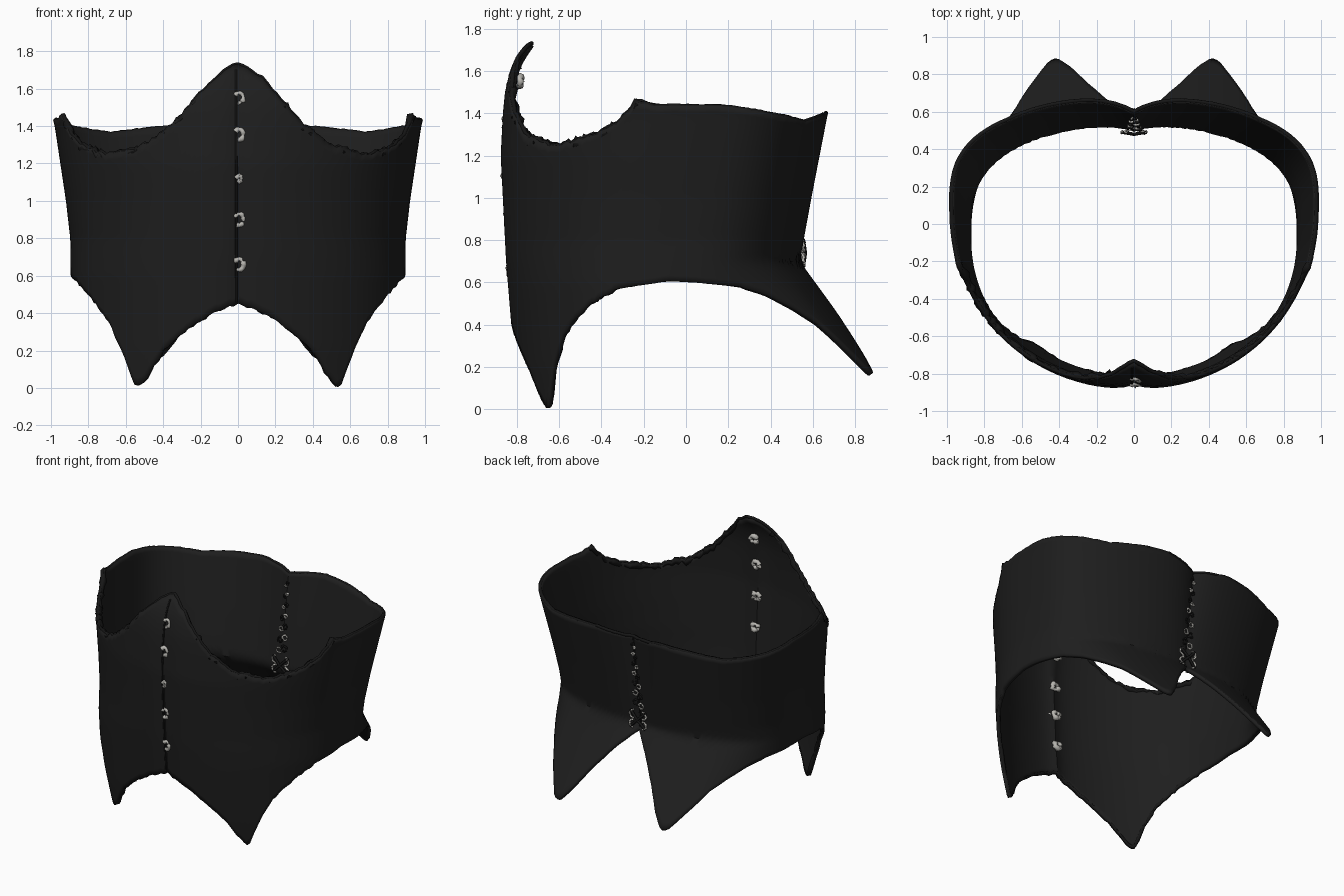
import bpy, bmesh, random
from math import sin, cos, radians, exp

random.seed(4)
cube = bpy.data.objects.get("Cube")
if cube:
    bpy.data.objects.remove(cube)


def material(name, color, rough):
    m = bpy.data.materials.new(name)
    m.use_nodes = True
    m.diffuse_color = (*color, 1)
    b = m.node_tree.nodes["Principled BSDF"]
    b.inputs["Base Color"].default_value = (*color, 1)
    b.inputs["Roughness"].default_value = rough
    return m


CLOTH = material("black cloth", (0.013, 0.013, 0.013), 0.8)
TRIM = material("dark trim", (0.008, 0.008, 0.008), 0.9)
SILVER = material("silver", (0.47, 0.46, 0.43), 0.6)


def lerp(table, v):
    for (a, fa), (b, fb) in zip(table, table[1:]):
        if v <= b:
            return fa + (fb - fa) * max(0, (v - a) / (b - a))
    return table[-1][1]


# Body profiles by height
WIDTH = [(0, .88), (.6, .895), (.8, .897), (1, .92), (1.2, .95), (1.4, .98), (1.48, 1)]
FRONT = [(0, -.79), (.2, -.82), (.4, -.837), (.7, -.862), (1.2, -.888), (1.4, -.878),
         (1.5, -.868), (1.6, -.845), (1.66, -.82), (1.74, -.765)]
BACK = [(.7, .555), (1, .615), (1.4, .698)]
# Edge heights by angle, from front centre to back centre
TOP = [(0, 1.735), (4, 1.7), (7, 1.66), (12, 1.57), (18, 1.45), (24, 1.37), (30, 1.31),
       (37, 1.27), (46, 1.245), (58, 1.28), (66, 1.34), (70, 1.39), (72, 1.46), (77, 1.435),
       (90, 1.435), (110, 1.4), (135, 1.36), (150, 1.385), (165, 1.4), (180, 1.37)]
HEM = [(0, .45), (7, .41), (13, .36), (20, .29), (27, .2), (34, .06), (37, .005), (39, .02),
       (45, .21), (51, .35), (57, .43), (63, .49), (75, .57), (90, .605), (110, .58),
       (120, .54), (128, .48), (135, .41), (143, .28), (149, .18), (152, .17), (157, .25),
       (164, .4), (172, .55), (180, .67)]


def surface(deg, z):
    """Outer point of the garment at an angle from the front."""
    a = abs(deg)
    t = radians(deg)
    mid = -.08 + .2 * min(1, max(0, (z - .6) / .85))
    x = lerp(WIDTH, z) * sin(t)
    c = abs(cos(t))
    if a <= 90:
        y = mid + (lerp(FRONT, z) - mid) * c ** .87
        y += .03 * exp(-a / 4)
    else:
        y = mid + (lerp(BACK, z) - mid) * c ** .68
        # Notch at the lacing, deepest at the top
        y -= lerp([(.7, .035), (1.4, .085)], z) * exp(-(180 - a) / 8)
        # Tails flare away below the waist
        w = min(1, max(0, (a - 92) / 48))
        y += .73 * max(0, .7 - z) * w * w * (3 - 2 * w)
    return x, y, z


def finish(obj, mat):
    obj.data.materials.append(mat)
    return obj


def from_bmesh(name, bm, mat, angle=40):
    me = bpy.data.meshes.new(name)
    bm.to_mesh(me)
    bm.free()
    obj = bpy.data.objects.new(name, me)
    bpy.context.collection.objects.link(obj)
    finish(obj, mat)
    bpy.ops.object.select_all(action="DESELECT")
    obj.select_set(True)
    bpy.context.view_layer.objects.active = obj
    bpy.ops.object.shade_smooth_by_angle(angle=radians(angle))
    return obj


# Corset body: one wrapped sheet, thickened inward
COLS, ROWS = 240, 30
bm = bmesh.new()
grid, top_edge, hem_edge = [], [], []
for i in range(COLS):
    deg = -180 + 360 * i / COLS
    a = abs(deg)
    rough = .01 if a < 75 else .002
    hi = lerp(TOP, a) + random.uniform(-rough, rough)
    lo = max(.003, lerp(HEM, a) + random.uniform(-rough, rough) * .6)
    col = [surface(deg, lo + (hi - lo) * j / ROWS) for j in range(ROWS + 1)]
    top_edge.append((deg, col[-1]))
    hem_edge.append((deg, col[0]))
    grid.append([bm.verts.new(p) for p in col])
for i in range(COLS):
    n = (i + 1) % COLS
    for j in range(ROWS):
        bm.faces.new((grid[i][j], grid[n][j], grid[n][j + 1], grid[i][j + 1]))
body = from_bmesh("corset_body", bm, CLOTH)
solid = body.modifiers.new("thickness", "SOLIDIFY")
solid.thickness = .025
solid.offset = -1


def tube(name, points, depth, mat, wobble=0.0, cyclic=False, sides=2):
    cu = bpy.data.curves.new(name, "CURVE")
    cu.dimensions = "3D"
    cu.bevel_depth = depth
    cu.bevel_resolution = sides
    cu.use_fill_caps = True
    sp = cu.splines.new("POLY")
    sp.points.add(len(points) - 1)
    for q, p in zip(sp.points, points):
        q.co = (*p, 1)
        q.radius = 1 + random.uniform(-wobble, wobble)
    sp.use_cyclic_u = cyclic
    obj = bpy.data.objects.new(name, cu)
    bpy.context.collection.objects.link(obj)
    return finish(obj, mat)


def inset(p, amount, drop):
    k = 1 - amount
    return p[0] * k, p[1] * k, p[2] + drop


# Frayed trim along the front edges, fine binding all round the top
tube("frayed_top_trim", [inset(p, .02, random.uniform(-.025, .0))
                         for d, p in top_edge if 6 < abs(d) < 75 and d < 0], .017, TRIM, .6, sides=0)
tube("frayed_top_trim", [inset(p, .02, random.uniform(-.025, .0))
                         for d, p in top_edge if 6 < abs(d) < 75 and d > 0], .017, TRIM, .6, sides=0)
tube("top_binding", [inset(p, .014, 0) for d, p in top_edge], .01, TRIM, .1, True)
tube("frayed_hem_trim", [inset(p, .018, .013) for d, p in hem_edge if abs(d) < 75],
     .011, TRIM, .5, sides=0)

# Centre seams
for name, deg, lo, hi in (("front_seam", -.6, .46, 1.7), ("back_seam", 180, .68, 1.36)):
    tube(name, [surface(deg, lo + (hi - lo) * k / 24) for k in range(25)], .006, TRIM)


def arc(cx, y, cz, rx, rz, start, end, steps=12):
    pts = []
    for k in range(steps + 1):
        t = radians(start + (end - start) * k / steps)
        pts.append((cx + rx * cos(t), y + random.uniform(-.006, .006), cz + rz * sin(t)))
    return pts


# Front clasps: open hooks outside, ragged lumps inside
for k, (z, s) in enumerate(((1.55, 1), (1.355, 1), (1.12, .55), (.9, 1.1), (.66, 1.05))):
    y = surface(0, z)[1]
    tube(f"clasp_hook_{k}", arc(.006, y - .004, z, .023 * s, .028 * s, -110, 150),
         .013, SILVER, .4, sides=1)
    tube(f"clasp_back_{k}", arc(0, y + .042, z, .026, .022, -170, 170),
         .016, SILVER, .5, sides=1)

# Back lacing: small eyelets growing toward the waist knot
for k in range(7):
    z = 1.3 - k * .075
    s = .007 + .0022 * k
    y = surface(180, z)[1]
    for off in (.01, -.036):
        for side in (-1, 1):
            tube(f"lace_eyelet_{k}", arc(side * s, y + off, z + side * .01, s, s, 0, 330),
                 .006, SILVER if (k + (side > 0)) % 2 == 0 else TRIM, .4, sides=1)

# Knot loops and crossed cords at the waist
knot_y = surface(180, .74)[1]
for off in (.03, -.035):
    for side in (-1, 1):
        for dz in (-.035, .035):
            tube("knot_loop", arc(side * .036, knot_y + off, .74 + dz, .03, .028,
                                  -90 if side > 0 else 90, 90 if side > 0 else 270),
                 .007, SILVER, .3, sides=1)
        tube("knot_cord", [(side * .06, knot_y + off, .80), (0, knot_y + off * 1.3, .74),
                           (-side * .06, knot_y + off, .68)], .009, TRIM)
